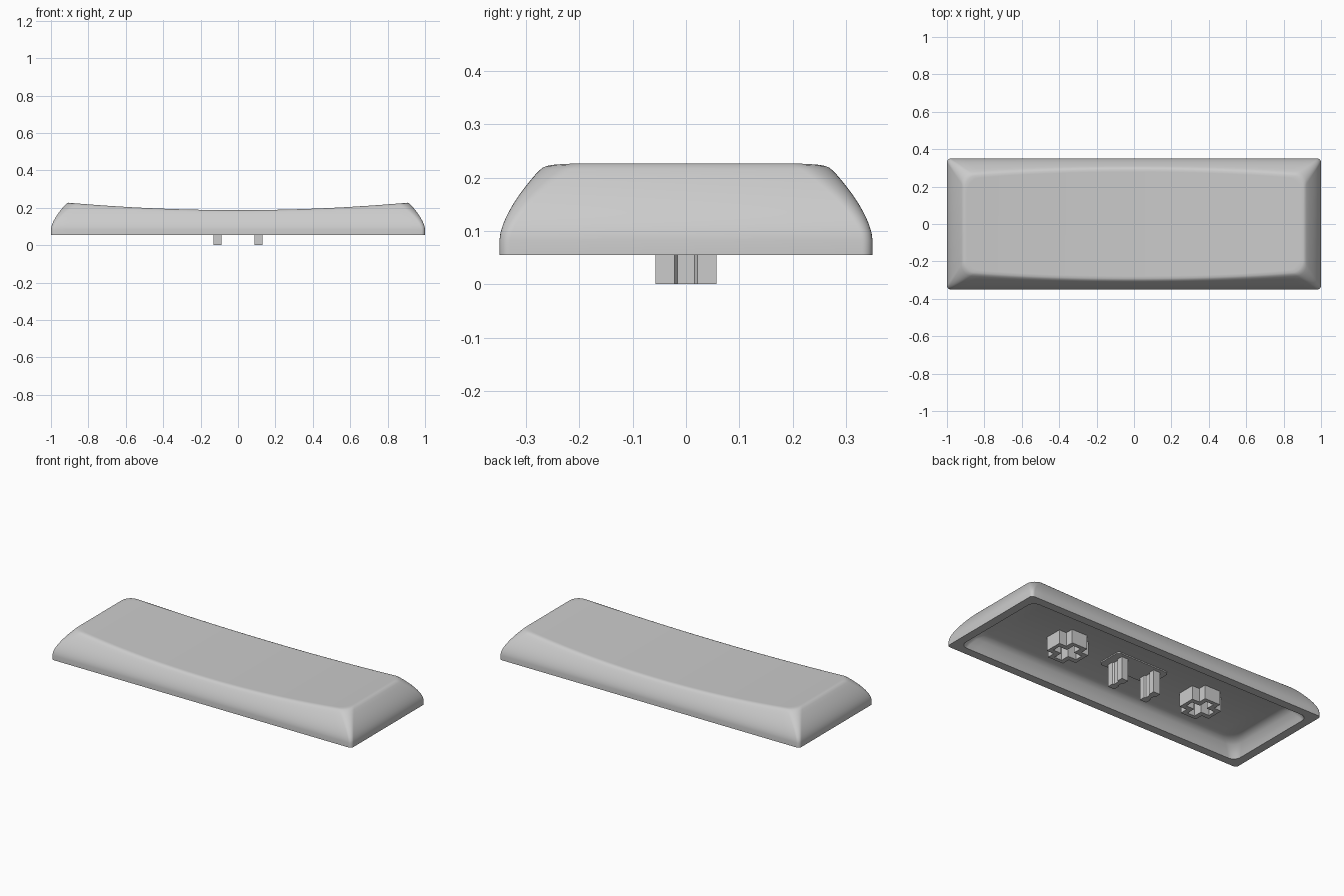
import bpy, bmesh
from math import sin, cos, pi, radians

if "Cube" in bpy.data.objects:
    bpy.data.objects.remove(bpy.data.objects["Cube"], do_unlink=True)

grey = bpy.data.materials.new("light grey plastic")
grey.use_nodes = True
colour = (0.6, 0.6, 0.6, 1)
grey.diffuse_color = colour
grey.node_tree.nodes["Principled BSDF"].inputs["Base Color"].default_value = colour

HALF_X, HALF_Y = 1.0, 0.35
BASE, LIP, FLOOR = 0.055, 0.083, 0.14
ARC, MID = 8, 32


def finish(bm, name, smooth=False):
    bmesh.ops.recalc_face_normals(bm, faces=bm.faces)
    mesh = bpy.data.meshes.new(name)
    bm.to_mesh(mesh)
    bm.free()
    mesh.materials.append(grey)
    obj = bpy.data.objects.new(name, mesh)
    bpy.context.collection.objects.link(obj)
    if smooth:
        bpy.ops.object.select_all(action='DESELECT')
        obj.select_set(True)
        bpy.context.view_layer.objects.active = obj
        bpy.ops.object.shade_smooth_by_angle(angle=radians(32))
    return obj


def bridge(bm, a, b):
    for i in range(len(a)):
        j = (i + 1) % len(a)
        bm.faces.new((a[i], a[j], b[j], b[i]))


# Front half of a rounded rectangle, one point per column
def outline_point(k, inset):
    r = 0.02 + 0.5 * inset
    cx, cy = HALF_X - inset - r, HALF_Y - inset - r
    if k <= ARC:
        a = pi + pi / 2 * k / ARC
        return -cx + r * cos(a), -cy + r * sin(a)
    if k < ARC + MID:
        return -cx + 2 * cx * (k - ARC) / MID, -cy - r
    a = 1.5 * pi + pi / 2 * (k - ARC - MID) / ARC
    return cx + r * cos(a), -cy + r * sin(a)


def scoop(x):
    return 0.187 + 0.041 * (x / 0.92) ** 2


def wall_inset(z):
    return 0.085 * (max(z - LIP, 0) / 0.142) ** 1.6


# A ring takes a rule giving inset and height from the local rim height
def make_ring(bm, rule):
    pts = []
    for k in range(2 * ARC + MID + 1):
        inset, z = rule(scoop(outline_point(k, 0.08)[0]))
        x, y = outline_point(k, inset)
        pts.append((x, y, scoop(x) if z is None else z))
    pts += [(x, -y, z) for x, y, z in reversed(pts)]
    return [bm.verts.new(p) for p in pts]


def cap(bm, ring):
    n = len(ring)
    for k in range(n // 2 - 1):
        bm.faces.new((ring[k], ring[k + 1], ring[n - 2 - k], ring[n - 1 - k]))


# Cap shell: cavity, lower rim, curved walls, scooped top
def wall_rule(t):
    def rule(h):
        z = LIP + (h - 0.012 - LIP) * t
        return wall_inset(z), z
    return rule


rules = [lambda h, i=i, z=z: (i, z) for i, z in
         ((0.125, FLOOR), (0.1, 0.133), (0.08, 0.115), (0.06, 0.08),
          (0.05, BASE), (0, BASE))]
rules += [wall_rule(t / 9) for t in range(10)]
rules += [lambda h: (wall_inset(h) - 0.002, h - 0.004),
          lambda h: (wall_inset(h) + 0.007, None),
          lambda h: (wall_inset(h) + 0.02, None)]
bm = bmesh.new()
rings = [make_ring(bm, rule) for rule in rules]
for a, b in zip(rings, rings[1:]):
    bridge(bm, a, b)
cap(bm, rings[0])
cap(bm, rings[-1])
finish(bm, "cap_shell", smooth=True)


def prism(name, points, z0, z1):
    bm = bmesh.new()
    low, high = ([bm.verts.new((x, y, z)) for x, y in points] for z in (z0, z1))
    bridge(bm, low, high)
    bm.faces.new(low)
    bm.faces.new(high)
    return finish(bm, name)


def plus(cx, half, arm):
    quarter = ((half, -arm), (half, arm), (arm, arm))
    pts = []
    for q in range(4):
        for x, y in quarter:
            for _ in range(q):
                x, y = -y, x
            pts.append((cx + x, y))
    return pts


# Hollow cross-shaped side sockets
def socket(name, cx):
    bm = bmesh.new()
    loops = [[bm.verts.new((x, y, z)) for x, y in plus(cx, half, arm)]
             for half, arm, z in ((0.1, 0.052, FLOOR + 0.005), (0.1, 0.052, 0.058),
                                  (0.078, 0.024, 0.058), (0.078, 0.024, FLOOR + 0.005))]
    for i in range(4):
        bridge(bm, loops[i], loops[(i + 1) % 4])
    finish(bm, name)


for side, s in (("left", 1), ("right", -1)):
    socket(side + "_socket", s * 0.46)
    # Notched centre prong
    w, n, d = 0.022, 0.013, 0.057
    edge = [(w, -d), (w, -0.022), (n, -0.016), (n, 0.016), (w, 0.022), (w, d)]
    edge += [(-x, -y) for x, y in edge]
    prism(side + "_prong", [(s * 0.11 + x, y) for x, y in edge], 0, FLOOR + 0.005)

# Thin mounting plate around the prongs
px, py, c = 0.175, 0.08, 0.015
plate = [(px, -py + c), (px, py - c), (px - c, py), (c - px, py)]
plate += [(-x, -y) for x, y in plate]
prism("mount_plate", plate, FLOOR - 0.007, FLOOR + 0.002)
